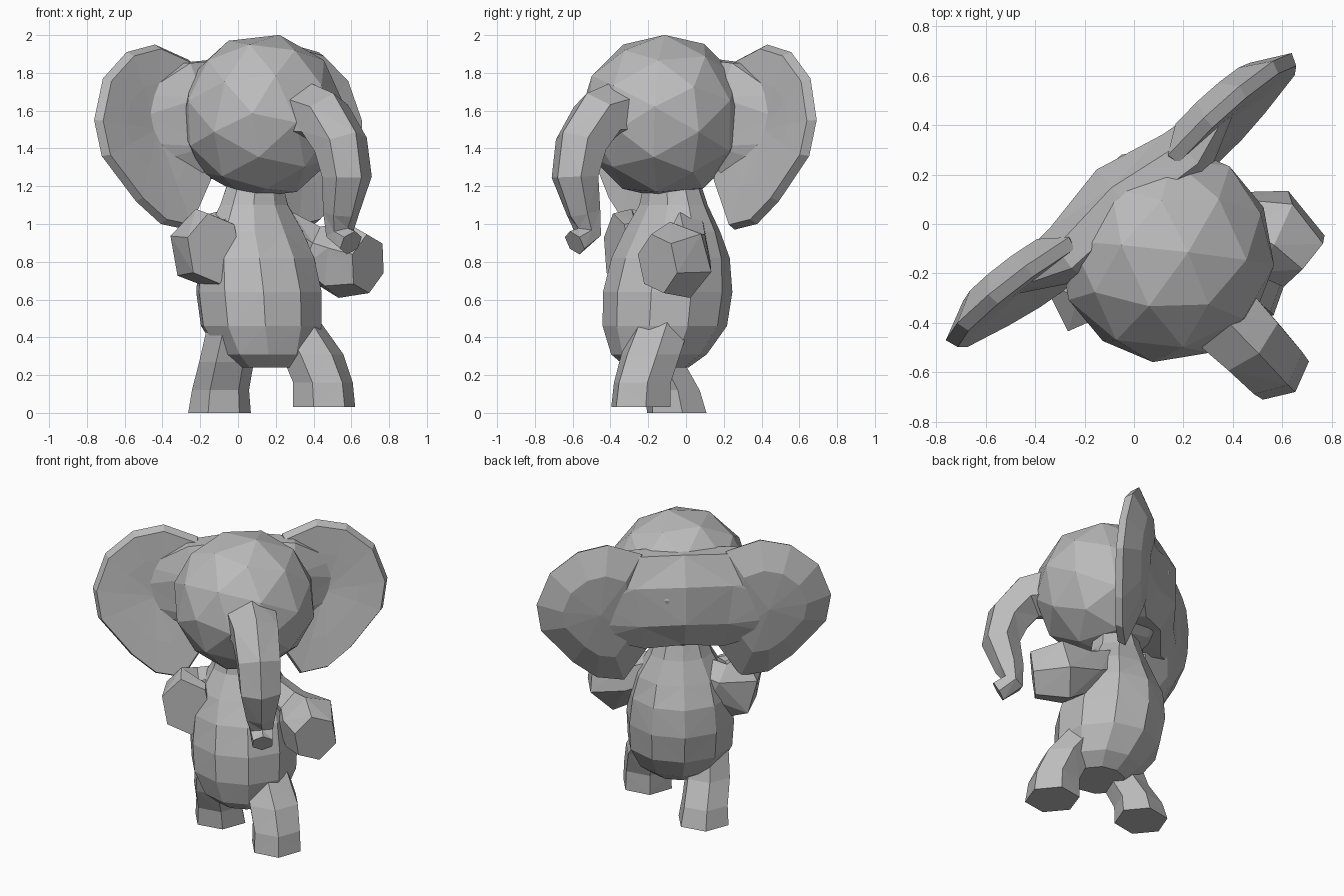
import bpy, bmesh, math
from mathutils import Matrix, Vector

if "Cube" in bpy.data.objects:
    bpy.data.objects.remove(bpy.data.objects["Cube"])

# Local frame: +x is the animal's left, -y its forward; it stands turned on the spot
TURN = Matrix.Translation((0.13, -0.12, 0)) @ Matrix.Rotation(math.radians(39.7), 4, 'Z')

grey = bpy.data.materials.new("grey")
grey.use_nodes = True
COLOUR = (0.5, 0.5, 0.5, 1)
grey.diffuse_color = COLOUR
grey.node_tree.nodes["Principled BSDF"].inputs["Base Color"].default_value = COLOUR


def finish(name, bm):
    bmesh.ops.recalc_face_normals(bm, faces=bm.faces)
    bm.transform(TURN)
    mesh = bpy.data.meshes.new(name)
    bm.to_mesh(mesh)
    bm.free()
    mesh.materials.append(grey)
    obj = bpy.data.objects.new(name, mesh)
    bpy.context.collection.objects.link(obj)


def bridge(bm, rings):
    for a, b in zip(rings, rings[1:]):
        n = len(a)
        for i in range(n):
            bm.faces.new((a[i], a[(i + 1) % n], b[(i + 1) % n], b[i]))


def loft(name, stations, sides, ref=(1, 0, 0), level=False, spin=0.5):
    """Skin rings along a path; each station is (side, forward, height, width, depth)."""
    bm = bmesh.new()
    pts = [Vector((s, -f, z)) for s, f, z, _, _ in stations]
    rings = []
    for i, (p, st) in enumerate(zip(pts, stations)):
        along = Vector((0, 0, 1)) if level else pts[min(i + 1, len(pts) - 1)] - pts[max(i - 1, 0)]
        along.normalize()
        u = Vector(ref)
        u = (u - along * u.dot(along)).normalized()
        v = along.cross(u)
        angles = [2 * math.pi * (k + spin) / sides for k in range(sides)]
        rings.append([bm.verts.new(p + u * math.cos(a) * st[3] + v * math.sin(a) * st[4])
                      for a in angles])
    bridge(bm, rings)
    bm.faces.new(rings[0])
    bm.faces.new(rings[-1])
    bmesh.ops.triangulate(bm, faces=[f for f in bm.faces if len(f.verts) == 4])
    finish(name, bm)


# Head, with a flat facet on top
bm = bmesh.new()
bmesh.ops.create_icosphere(bm, subdivisions=2, radius=1)
bm.transform(Matrix.Translation((0, 0, 1.57)) @ Matrix.Diagonal((0.445, 0.44, 0.44, 1))
             @ Matrix.Rotation(math.radians(37.4), 4, 'X'))
finish("head", bm)

# Body with neck
loft("body", [
    (0, 0.04, 0.24, 0.17, 0.16), (0, 0.03, 0.31, 0.26, 0.25),
    (0, -0.01, 0.46, 0.33, 0.33), (0, -0.03, 0.64, 0.34, 0.345),
    (0, -0.05, 0.82, 0.32, 0.31), (0, -0.06, 0.96, 0.28, 0.24),
    (0, -0.07, 1.10, 0.20, 0.17), (0, -0.06, 1.24, 0.15, 0.14)], 10, level=True)

# Trunk, curving down and curling forward at the tip
loft("trunk", [
    (0.01, 0.28, 1.59, 0.18, 0.18), (0.03, 0.48, 1.56, 0.16, 0.15),
    (0.04, 0.60, 1.42, 0.15, 0.14), (0.045, 0.645, 1.25, 0.14, 0.12),
    (0.05, 0.59, 1.06, 0.10, 0.09), (0.06, 0.57, 0.95, 0.08, 0.07),
    (0.06, 0.66, 0.90, 0.07, 0.07)], 6)

# Ears: outline (side, height), hollow in front, bulging behind, lower lobe swung forward
OUTLINE = [(.26, 1.87), (.47, 1.95), (.66, 1.91), (.83, 1.77), (.91, 1.55),
           (.88, 1.36), (.68, 1.12), (.53, 1.00), (.36, .97), (.20, 1.22)]


def ear(name, side):
    bm = bmesh.new()
    cs, cz = 0.52, 1.50

    def ring(scale, forward):
        points = [(cs + (s - cs) * scale, cz + (z - cz) * scale) for s, z in OUTLINE]
        return [bm.verts.new((side * s, -forward - 0.06 * (cs - s) + 0.13 * (z - cz), z))
                for s, z in points]
    rings = [ring(0.55, -0.23), ring(0.95, -0.22), ring(1.0, -0.27), ring(0.6, -0.36)]
    bridge(bm, rings)
    for loop, forward in ((rings[0], -0.25), (rings[-1], -0.38)):
        hub = bm.verts.new((side * cs, -forward, cz))
        for i, v in enumerate(loop):
            bm.faces.new((v, loop[(i + 1) % len(loop)], hub))
    finish(name, bm)


ear("left_ear", 1)
ear("right_ear", -1)

# Broad band behind the head that joins the ears to it
loft("ear_root", [
    (-0.56, -0.31, 1.50, 0.20, 0.05), (-0.29, -0.25, 1.54, 0.34, 0.14),
    (0, -0.28, 1.57, 0.33, 0.175),
    (0.29, -0.25, 1.54, 0.34, 0.14), (0.56, -0.31, 1.50, 0.20, 0.05)], 8, ref=(0, 0, 1))

# Arms: the left reaches forward, the right is held out to the side
loft("left_arm", [
    (0.14, -0.02, 0.95, 0.13, 0.13), (0.28, 0.06, 0.86, 0.14, 0.12),
    (0.38, 0.20, 0.81, 0.21, 0.19), (0.41, 0.38, 0.79, 0.16, 0.14)], 6, ref=(0, 0, 1), spin=0.2)
loft("right_arm", [
    (-0.12, -0.08, 0.97, 0.12, 0.13), (-0.22, -0.14, 0.92, 0.14, 0.13),
    (-0.32, -0.11, 0.87, 0.22, 0.18), (-0.36, 0.03, 0.87, 0.19, 0.16)], 6, ref=(0, 0, 1), spin=0.2)

# Legs in mid-stride
loft("left_leg", [
    (0.175, 0.30, 0.03, 0.165, 0.17), (0.175, 0.29, 0.16, 0.16, 0.16),
    (0.16, 0.22, 0.31, 0.17, 0.16), (0.12, 0.10, 0.48, 0.15, 0.16)], 6, level=True)
loft("right_leg", [
    (-0.13, -0.20, 0.0, 0.17, 0.165), (-0.14, -0.18, 0.12, 0.155, 0.15),
    (-0.165, -0.10, 0.27, 0.15, 0.14), (-0.17, -0.04, 0.45, 0.14, 0.14)], 6, level=True)
